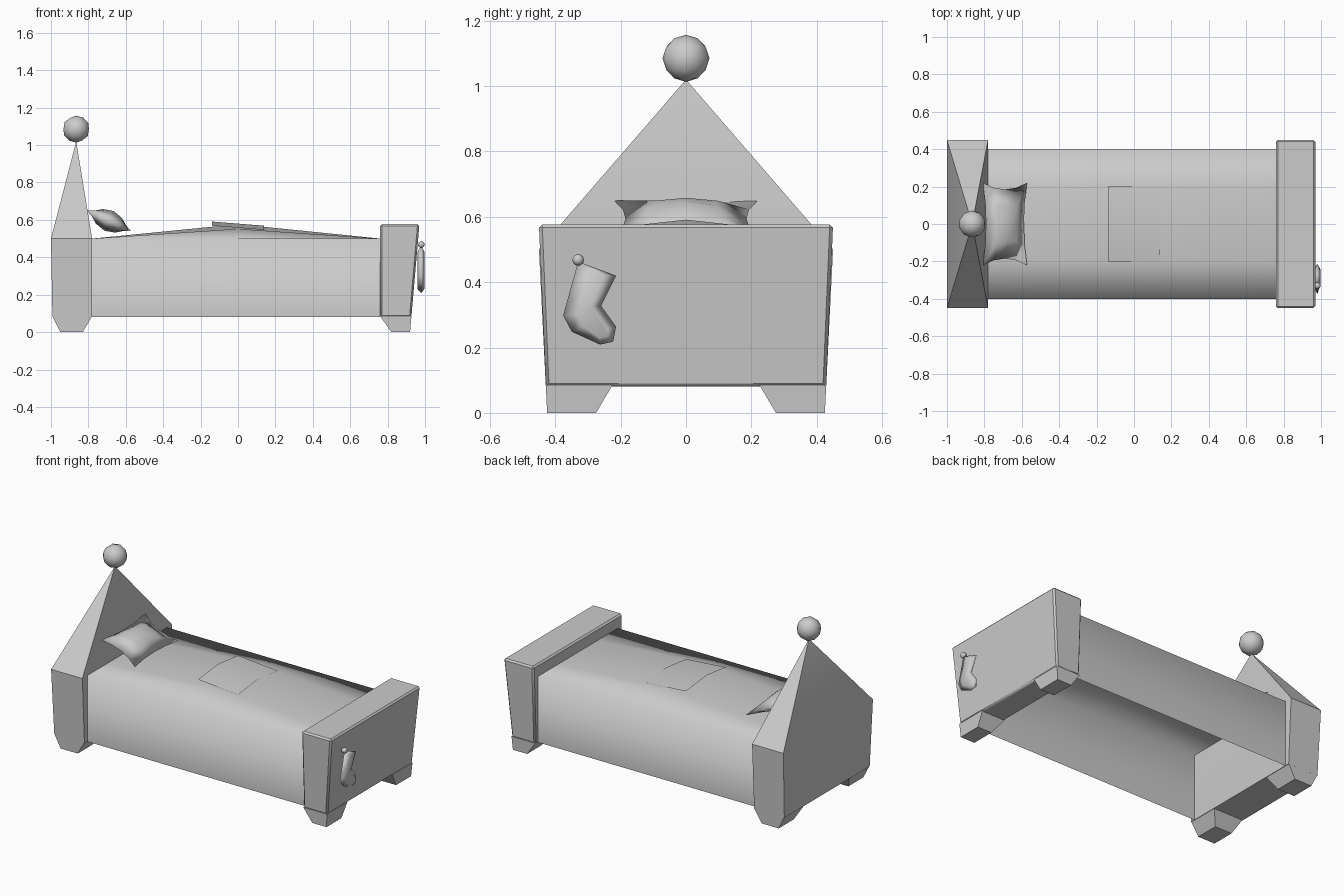
import bpy, bmesh, math
from mathutils import Matrix, Vector

cube = bpy.data.objects.get("Cube")
if cube:
    bpy.data.objects.remove(cube, do_unlink=True)

GREY = (0.6, 0.6, 0.6, 1.0)
mat = bpy.data.materials.new("plain_grey")
mat.use_nodes = True
mat.diffuse_color = GREY
mat.node_tree.nodes["Principled BSDF"].inputs["Base Color"].default_value = GREY


def finish(bm, name, angle=180, flip_check=True):
    """Turn a bmesh into a smooth-shaded object with the shared material."""
    if flip_check:
        bmesh.ops.recalc_face_normals(bm, faces=bm.faces)
    mesh = bpy.data.meshes.new(name)
    bm.to_mesh(mesh)
    bm.free()
    mesh.materials.append(mat)
    obj = bpy.data.objects.new(name, mesh)
    bpy.context.collection.objects.link(obj)
    bpy.ops.object.select_all(action='DESELECT')
    obj.select_set(True)
    bpy.context.view_layer.objects.active = obj
    if angle >= 180:
        bpy.ops.object.shade_smooth()
    else:
        bpy.ops.object.shade_smooth_by_angle(angle=math.radians(angle))
    return obj


def rect(x0, x1, y0, y1, z):
    return [(x, y, z) for x in (x0, x1) for y in (y0, y1)]


def hull(name, points, bevel=0.0, angle=35):
    """Convex solid around a few points, with optional chamfered edges."""
    bm = bmesh.new()
    for p in points:
        bm.verts.new(p)
    bmesh.ops.convex_hull(bm, input=bm.verts)
    bmesh.ops.dissolve_limit(bm, angle_limit=0.02, verts=bm.verts, edges=bm.edges)
    if bevel:
        bmesh.ops.bevel(bm, geom=list(bm.edges), offset=bevel, segments=1,
                        affect='EDGES', clamp_overlap=True)
    return finish(bm, name, angle)


def ball(name, centre, radius, subdivisions):
    bm = bmesh.new()
    bmesh.ops.create_icosphere(bm, subdivisions=subdivisions, radius=radius,
                               matrix=Matrix.Translation(centre))
    return finish(bm, name)


def sheet(bm, xs, ys, place):
    """Grid of quads whose points come from place(x, y)."""
    g = [[bm.verts.new(place(x, y)) for y in ys] for x in xs]
    for i in range(len(xs) - 1):
        for j in range(len(ys) - 1):
            bm.faces.new((g[i][j], g[i + 1][j], g[i + 1][j + 1], g[i][j + 1]))
    return g


# Headboard: flared block rising to a pyramid peak
peak = (-0.865, 0, 1.02)
hull("headboard", rect(-0.992, -0.78, -0.429, 0.429, 0.08)
     + rect(-1, -0.78, -0.45, 0.45, 0.5) + [peak])
ball("headboard_knob", (-0.865, 0, 1.085), 0.072, 2)

# Footboard: flared block with a flat top
hull("footboard", rect(0.76, 0.927, -0.429, 0.429, 0.08)
     + rect(0.76, 0.97, -0.45, 0.45, 0.577), bevel=0.01)

# Four tapered feet
for board, inner, inner_low, outer, outer_low in (
        ("head", -0.78, -0.83, -0.992, -0.95), ("foot", 0.76, 0.82, 0.927, 0.92)):
    for side, s in (("left", 1), ("right", -1)):
        hull(f"{board}_{side}_foot", rect(inner, outer, s * 0.225, s * 0.429, 0.085)
             + rect(inner_low, outer_low, s * 0.275, s * 0.425, 0))

# Blanket: domed top with hanging sides, open underneath
HEAD, FOOT, HALF = -0.78, 0.76, 0.4


def dome(x, y):
    rise = {0: 0.077, 0.2: 0.052, HALF: 0}[abs(y)]
    return (x, y, 0.5 + (rise if x == 0 else 0))


bm = bmesh.new()
grid = sheet(bm, (HEAD, 0, FOOT), (-HALF, -0.2, 0, 0.2, HALF), dome)
for row in (0, -1):
    edge = [col[row] for col in grid]
    low = [bm.verts.new((v.co.x, v.co.y, 0.08)) for v in edge]
    for i in range(2):
        bm.faces.new((edge[i], edge[i + 1], low[i + 1], low[i]))
finish(bm, "blanket")

# Patch lying on the blanket
bm = bmesh.new()
sheet(bm, (-0.14, 0, 0.14), (-0.2, 0, 0.2),
      lambda x, y: (x, y, 0.58 - 0.08 * x - 0.11 * abs(y)))
finish(bm, "blanket_patch", 60)

# Pillow: puffed cushion with pointed corners, leaning on the headboard
tilt = Matrix.Translation((-0.69, 0, 0.595)) @ Matrix.Rotation(math.radians(25), 4, 'Y')
bm = bmesh.new()
steps = (-1, -0.5, 0, 0.5, 1)
for side in (1, -1):
    sheet(bm, steps, steps, lambda u, v: tilt @ Vector((
        0.13 * u * (0.86 + 0.14 * v * v), 0.22 * v * (0.84 + 0.16 * u * u),
        side * 0.058 * (1 - u * u) * (1 - v * v))))
bmesh.ops.remove_doubles(bm, verts=bm.verts, dist=0.0005)
finish(bm, "pillow")

# Stocking hung on the footboard: outline puffed out on both sides
outline = [(-0.33, 0.463), (-0.214, 0.42), (-0.26, 0.328), (-0.214, 0.264),
           (-0.223, 0.218), (-0.263, 0.209), (-0.349, 0.248), (-0.376, 0.298)]
spine = [(-0.29, 0.43), (-0.25, 0.42), (-0.29, 0.325), (-0.24, 0.255),
         (-0.24, 0.235), (-0.265, 0.23), (-0.315, 0.265), (-0.33, 0.30)]
bm = bmesh.new()
rim = [bm.verts.new((0.98, y, z)) for y, z in outline]
for x in (0.96, 0.996):
    cap = [bm.verts.new((x, y, z)) for y, z in spine]
    for i in range(len(rim)):
        j = (i + 1) % len(rim)
        bm.faces.new((rim[i], rim[j], cap[j], cap[i]))
    for a, b in ((0, 7), (1, 6), (2, 5)):
        if a < 2:
            bm.faces.new((cap[a], cap[a + 1], cap[b - 1], cap[b]))
        else:
            bm.faces.new((cap[2], cap[3], cap[4], cap[5]))
finish(bm, "stocking")
ball("stocking_bobble", (0.98, -0.33, 0.468), 0.018, 2)
